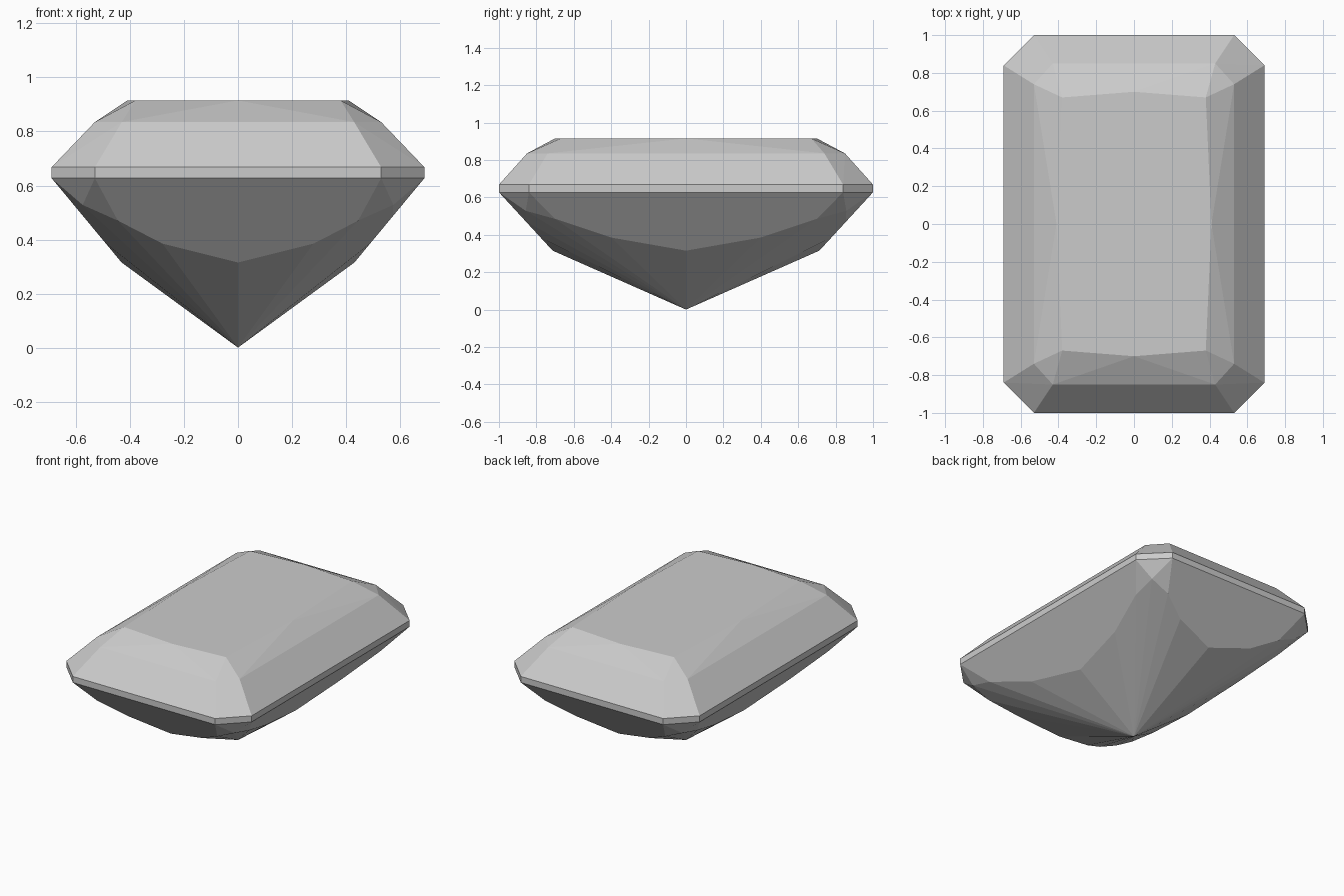
import bpy, bmesh, math

if "Cube" in bpy.data.objects:
    bpy.data.objects.remove(bpy.data.objects["Cube"])

# One quadrant of the gem's corner points; mirrored in x and y below
girdle = [(x, y, z) for z in (0.627, 0.668) for x, y in ((0.53, 1.0), (0.69, 0.84))]
crown = [(0.43, 0.85, 0.835), (0.53, 0.74, 0.835)]
table = [(0.38, 0.67, 0.915), (0, 0.70, 0.915), (0.41, 0, 0.915)]


# Pavilion points that lie on the sloping front and side main facets
def on_front(x, z):
    return (x, 1 - 0.92 * (0.627 - z), z)


def on_side(y, z):
    return (0.69 - 0.83 * (0.627 - z), y, z)


pavilion = [
    on_front(0, 0.315), on_front(0.28, 0.385), on_front(0.445, 0.47),
    (0.575, 0.857, 0.528),
    on_side(0.70, 0.485), on_side(0.40, 0.385), on_side(0, 0.315),
    (0, 0, 0),
]

points = {(sx * x + 0.0, sy * y + 0.0, z)
          for x, y, z in girdle + crown + table + pavilion
          for sx in (1, -1) for sy in (1, -1)}

# Gem: flat-faceted hull of all the points
bm = bmesh.new()
for p in sorted(points):
    bm.verts.new(p)
bmesh.ops.convex_hull(bm, input=bm.verts[:])
bmesh.ops.dissolve_limit(bm, angle_limit=math.radians(0.5),
                         verts=bm.verts[:], edges=bm.edges[:])
bmesh.ops.recalc_face_normals(bm, faces=bm.faces[:])
mesh = bpy.data.meshes.new("cut_gem")
bm.to_mesh(mesh)
bm.free()
gem = bpy.data.objects.new("cut_gem", mesh)
bpy.context.collection.objects.link(gem)
